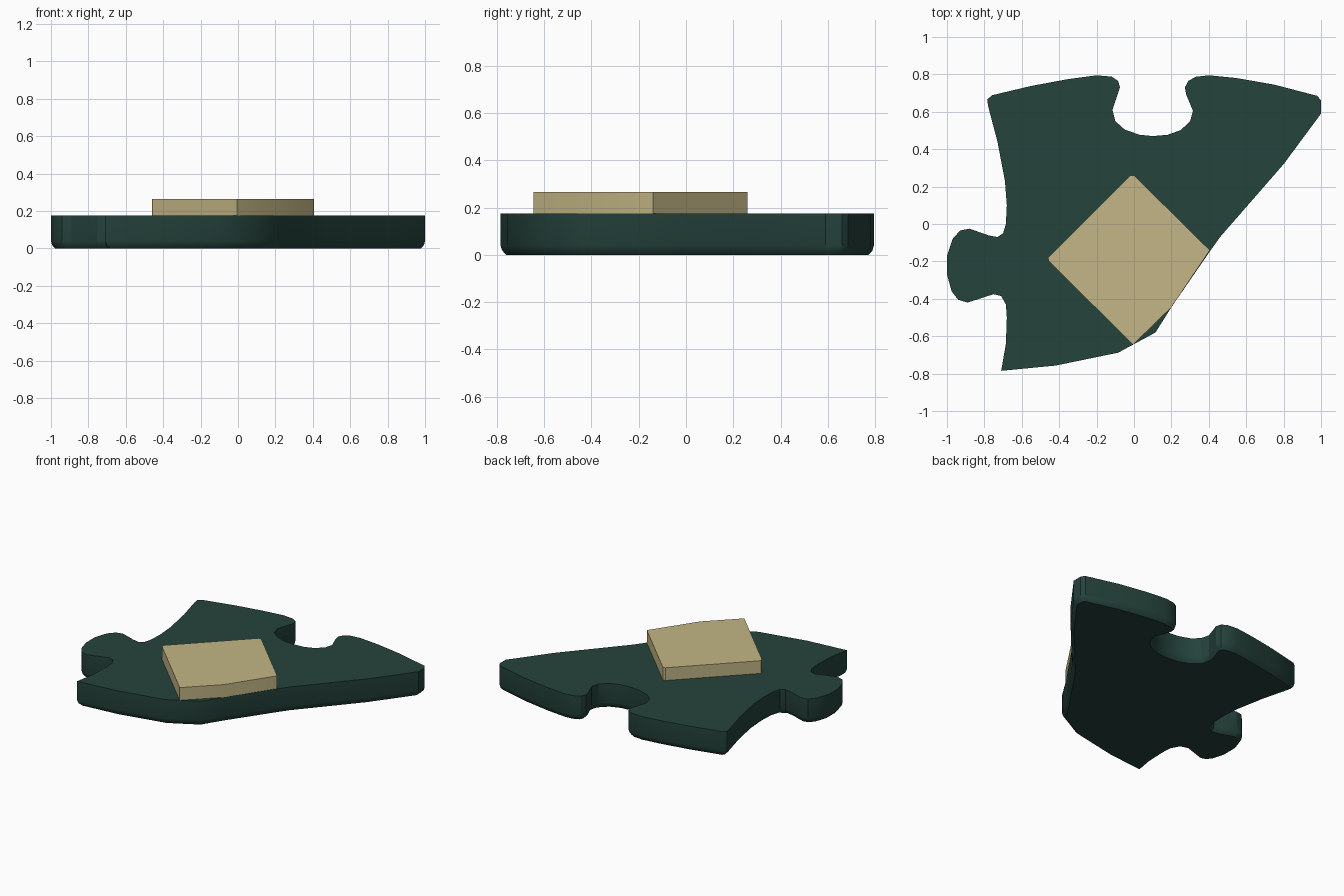
import bpy, bmesh, math

if "Cube" in bpy.data.objects:
    bpy.data.objects.remove(bpy.data.objects["Cube"])


def material(name, rgb):
    m = bpy.data.materials.new(name)
    m.diffuse_color = (*rgb, 1)
    m.use_nodes = True
    m.node_tree.nodes["Principled BSDF"].inputs["Base Color"].default_value = m.diffuse_color
    return m


def slab(name, outline, z0, z1, mat, rim=()):
    """Extrude a counterclockwise outline; rim lists (inset, drop) steps rounding the underside."""
    bm = bmesh.new()
    top = bm.faces.new([bm.verts.new((x, y, z1)) for x, y in outline])
    top.normal_update()
    bottom = bmesh.ops.extrude_face_region(bm, geom=[top], use_keep_orig=True)
    cap = [g for g in bottom["geom"] if isinstance(g, bmesh.types.BMFace)][0]
    z = z0 + sum(drop for _, drop in rim)
    for v in cap.verts:
        v.co.z = z
    bmesh.ops.recalc_face_normals(bm, faces=bm.faces)
    for inset, drop in rim:
        bmesh.ops.inset_region(bm, faces=[cap], thickness=inset, use_even_offset=True)
        z -= drop
        for v in cap.verts:
            v.co.z = z
    bmesh.ops.recalc_face_normals(bm, faces=bm.faces)
    mesh = bpy.data.meshes.new(name)
    bm.to_mesh(mesh)
    bm.free()
    mesh.materials.append(mat)
    ob = bpy.data.objects.new(name, mesh)
    bpy.context.collection.objects.link(ob)
    bpy.ops.object.select_all(action='DESELECT')
    ob.select_set(True)
    bpy.context.view_layer.objects.active = ob
    bpy.ops.object.shade_smooth_by_angle(angle=math.radians(30))
    return ob


green = material("dark green", (0.0185, 0.056, 0.046))
tan = material("pale tan", (0.546, 0.470, 0.236))

# Broken lower and right edges
broken_edge = [(-.71, -.785), (-.42, -.757), (-.085, -.688), (.115, -.58), (.2, -.445),
               (.41, -.14), (.46, -.07), (.8, .32), (1, .59), (1, .66), (.98, .685)]
# Top edge with the round socket
socket_edge = [(.75, .745), (.55, .78), (.4, .795), (.33, .787), (.29, .765), (.272, .73),
               (.28, .69), (.315, .605), (.3, .55), (.25, .502), (.18, .477), (.1, .47),
               (.03, .477), (-.05, .505), (-.1, .55), (-.115, .61), (-.075, .73),
               (-.085, .765), (-.12, .788), (-.2, .795), (-.35, .775), (-.55, .738),
               (-.76, .688), (-.785, .665)]
# Left edge with the knob
knob_edge = [(-.78, .63), (-.73, .44), (-.69, .23), (-.68, .1), (-.685, 0), (-.7, -.05),
             (-.73, -.07), (-.78, -.06), (-.88, -.025), (-.93, -.035), (-.97, -.08),
             (-1, -.17), (-1, -.27), (-.975, -.36), (-.94, -.405), (-.89, -.42),
             (-.75, -.375), (-.71, -.385), (-.685, -.43), (-.68, -.5), (-.685, -.64)]
slab("puzzle_piece", broken_edge + socket_edge + knob_edge, 0, .175, green,
     rim=[(.006, .022), (.016, .018)])

# Raised square tile, trimmed where it meets the broken edge
tile = [(-.46, -.18), (-.455, -.2), (-.005, -.645), (.2, -.445), (.405, -.14),
        (0, .26), (-.02, .26)]
slab("raised_tile", tile, .175, .265, tan)
